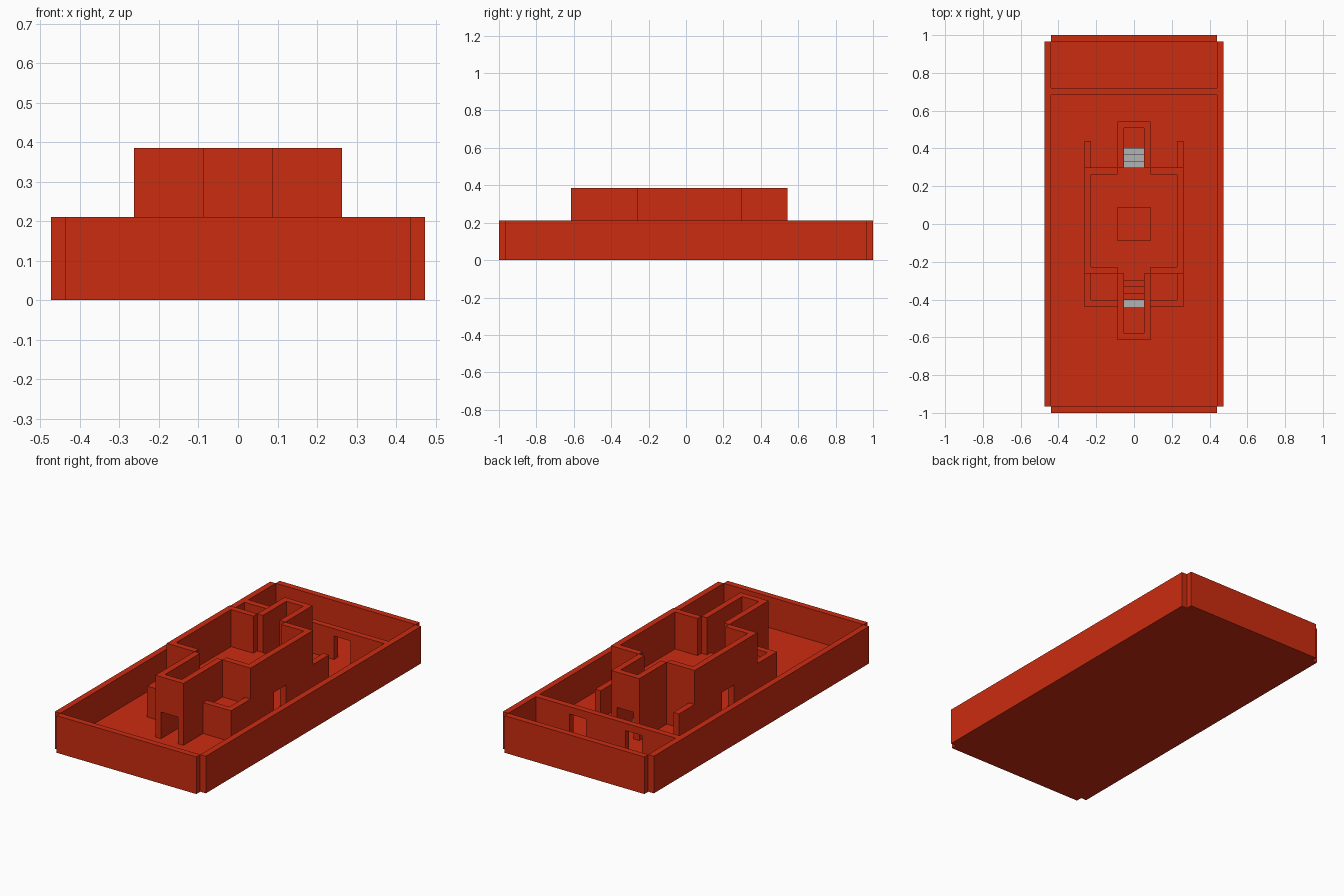
import bpy, bmesh
from mathutils import Vector

if "Cube" in bpy.data.objects:
    bpy.data.objects.remove(bpy.data.objects["Cube"])

U = 2 / 57          # one building block
FLOOR, SLAB, LOW, HIGH, DOOR = 1, 5, 6, 11, 4.8   # levels in blocks


def material(name, rgb):
    m = bpy.data.materials.new(name)
    m.diffuse_color = (*rgb, 1)
    m.use_nodes = True
    m.node_tree.nodes["Principled BSDF"].inputs["Base Color"].default_value = m.diffuse_color
    return m


RED = material("brick red", (0.60, 0.025, 0.005))
GREY = material("light grey", (0.45, 0.45, 0.45))


def part(name, boxes, mat=RED):
    """One object from boxes (x0, x1, y0, y1, z0, z1) in blocks."""
    bm = bmesh.new()
    for x0, x1, y0, y1, z0, z1 in boxes:
        vs = bmesh.ops.create_cube(bm, size=1)["verts"]
        for v in vs:
            v.co = Vector((x1 if v.co.x > 0 else x0,
                           y1 if v.co.y > 0 else y0,
                           z1 if v.co.z > 0 else z0)) * U
    me = bpy.data.meshes.new(name)
    bm.to_mesh(me)
    bm.free()
    me.materials.append(mat)
    ob = bpy.data.objects.new(name, me)
    bpy.context.collection.objects.link(ob)
    return ob


def mirror_x(boxes):
    return boxes + [(-b[1], -b[0], *b[2:]) for b in boxes]


# ground slab with notched corners
part("floor", [(-12.5, 12.5, -27.5, 27.5, 0, FLOOR)])

# outer yard walls
part("yard_side_walls", mirror_x([(12.5, 13.5, -27.5, 27.5, 0, LOW)]))
part("yard_end_walls", [(-12.5, 12.5, 27.5, 28.5, 0, LOW),
                        (-12.5, 12.5, -28.5, -27.5, 0, LOW)])

# cross wall with two doorways
part("cross_wall", [(-3.5, 3.5, 19.5, 20.5, FLOOR, LOW)] + mirror_x([
    (6.5, 12.5, 19.5, 20.5, FLOOR, LOW),
    (3.5, 6.5, 19.5, 20.5, DOOR, LOW)]))

# hall side walls with a doorway in the middle
part("hall_side_walls", mirror_x([
    (6.5, 7.5, -7.5, -1.5, FLOOR, HIGH),
    (6.5, 7.5, 1.5, 8.5, FLOOR, HIGH),
    (6.5, 7.5, -1.5, 1.5, DOOR, HIGH)]))

# hall end walls, open towards the stair towers
part("hall_front_wall", mirror_x([(2.5, 6.5, -7.5, -6.5, SLAB, HIGH)]))
part("hall_back_wall", mirror_x([(2.5, 6.5, 7.5, 8.5, FLOOR, HIGH)]))

# low walls around the front balcony and the back stubs
part("balcony_walls", mirror_x([
    (6.5, 7.5, -12.5, -7.5, FLOOR, LOW),
    (2.5, 6.5, -12.5, -11.5, FLOOR, LOW)]))
part("back_stub_walls", mirror_x([(6.5, 7.5, 8.5, 12.5, FLOOR, SLAB + 0.5)]))

# upper floor with a square opening, balcony floor and landings
part("upper_floor", mirror_x([
    (2.5, 6.5, -6.5, 7.5, SLAB - 1, SLAB),
    (2.5, 6.5, -11.5, -6.5, SLAB - 1, SLAB)]) + [
    (-2.5, 2.5, -7.5, -2.5, SLAB - 1, SLAB),
    (-2.5, 2.5, 2.5, 8.5, SLAB - 1, SLAB),
    (-1.5, 1.5, -8.5, -7.5, SLAB - 1, SLAB)])

# stair towers with a doorway at the outer end
for name, end, near, s in (("front_tower", 17.5, 7.5, -1),
                           ("back_tower", 15.5, 8.5, 1)):
    def along(a, b):
        return tuple(sorted((s * a, s * b)))
    part(name, mirror_x([(1.5, 2.5, *along(near, end), FLOOR, HIGH)]) + [
        (-1.5, 1.5, *along(end - 1, end), SLAB + 0.3, HIGH)])
    # three solid steps down from the upper floor
    part(name + "_steps", [
        (-1.5, 1.5, *along(8.5 + i, 9.5 + i), FLOOR, 4 - i) for i in range(3)],
        GREY if s > 0 else RED)

# grey tile at the foot of the front stairs
part("stair_foot_tile", [(-1.5, 1.5, -12.5, -11.5, FLOOR - 0.1, FLOOR + 0.03)], GREY)
